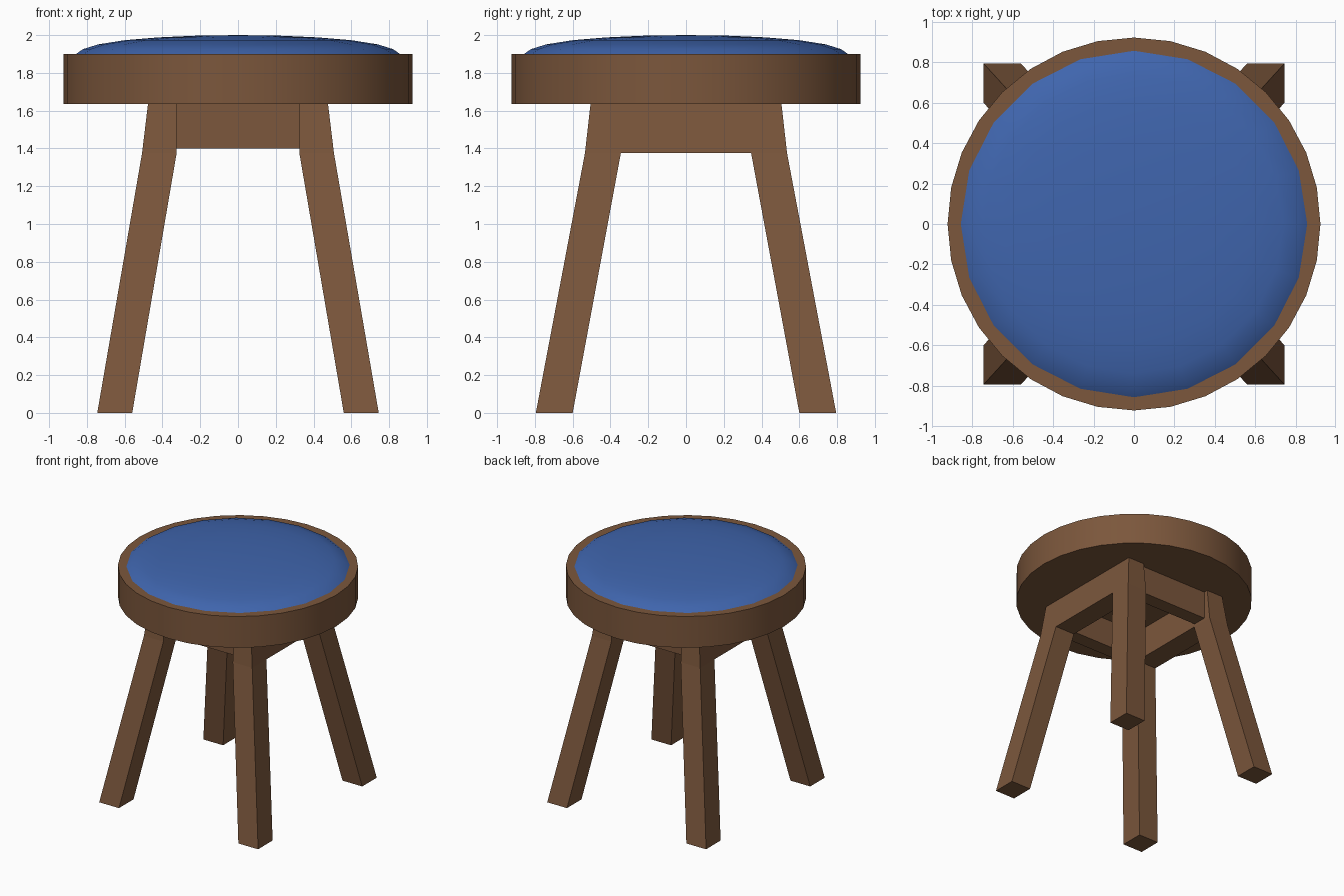
import bpy, bmesh, math

if "Cube" in bpy.data.objects:
    bpy.data.objects.remove(bpy.data.objects["Cube"])

def material(name, rgb):
    m = bpy.data.materials.new(name)
    m.diffuse_color = (*rgb, 1)
    m.use_nodes = True
    m.node_tree.nodes["Principled BSDF"].inputs["Base Color"].default_value = m.diffuse_color
    return m

wood = material("wood", (0.20, 0.095, 0.045))
fabric = material("blue_fabric", (0.05, 0.13, 0.42))

def make_object(name, verts, faces, mat):
    me = bpy.data.meshes.new(name)
    me.from_pydata(verts, [], faces)
    bm = bmesh.new()
    bm.from_mesh(me)
    bmesh.ops.recalc_face_normals(bm, faces=bm.faces)
    bm.to_mesh(me)
    bm.free()
    me.materials.append(mat)
    ob = bpy.data.objects.new(name, me)
    bpy.context.collection.objects.link(ob)
    return ob

def smooth(ob, degrees):
    bpy.ops.object.select_all(action='DESELECT')
    ob.select_set(True)
    bpy.context.view_layer.objects.active = ob
    bpy.ops.object.shade_smooth_by_angle(angle=math.radians(degrees))

def mirror(ob, axis):
    mod = ob.modifiers.new("mirror", 'MIRROR')
    mod.use_axis = [i == axis for i in range(3)]
    mod.use_mirror_merge = False

# round wooden seat
bpy.ops.mesh.primitive_cylinder_add(vertices=32, radius=0.923, depth=0.265,
                                    location=(0, 0, 1.7675))
seat = bpy.context.object
seat.name = "seat"
seat.data.materials.append(wood)
smooth(seat, 30)

# domed cushion, turned from a profile of (radius, height)
profile = [(0.865, 1.895), (0.82, 1.926), (0.74, 1.951), (0.6, 1.973),
           (0.42, 1.988), (0.22, 1.997)]
n = 20
verts = [(r * math.cos(2 * math.pi * i / n), r * math.sin(2 * math.pi * i / n), z)
         for r, z in profile for i in range(n)] + [(0, 0, 2.0)]
faces = [(k * n + i, k * n + (i + 1) % n, (k + 1) * n + (i + 1) % n, (k + 1) * n + i)
         for k in range(len(profile) - 1) for i in range(n)]
last = (len(profile) - 1) * n
faces += [(last + i, last + (i + 1) % n, len(verts) - 1) for i in range(n)]
faces.append(tuple(reversed(range(n))))
cushion = make_object("cushion", verts, faces, fabric)
smooth(cushion, 40)

# side frame: two splayed legs joined by a rail, mirrored left to right
outline = [(-0.795, 0), (-0.60, 0), (-0.345, 1.375), (0.345, 1.375), (0.60, 0),
           (0.795, 0), (0.535, 1.375), (0.505, 1.64), (-0.505, 1.64), (-0.535, 1.375)]
x_span = {0: (0.56, 0.745), 1.375: (0.325, 0.508), 1.64: (0.325, 0.476)}
verts = [(x_span[z][side], y, z) for side in (0, 1) for y, z in outline]
m = len(outline)
panels = [(0, 1, 2, 9), (9, 2, 3, 6, 7, 8), (3, 4, 5, 6)]
faces = panels + [tuple(i + m for i in p) for p in panels]
faces += [(i, (i + 1) % m, (i + 1) % m + m, i + m) for i in range(m)]
mirror(make_object("side_frame", verts, faces, wood), 0)

# front and back rails between the side frames
bpy.ops.mesh.primitive_cube_add(size=1, location=(0, 0, 0))
rail = bpy.context.object
rail.name = "cross_rail"
for v in rail.data.vertices:
    v.co = (v.co.x * 0.65, v.co.y * 0.12 + 0.41, v.co.z * 0.24 + 1.52)
rail.data.materials.append(wood)
mirror(rail, 1)
